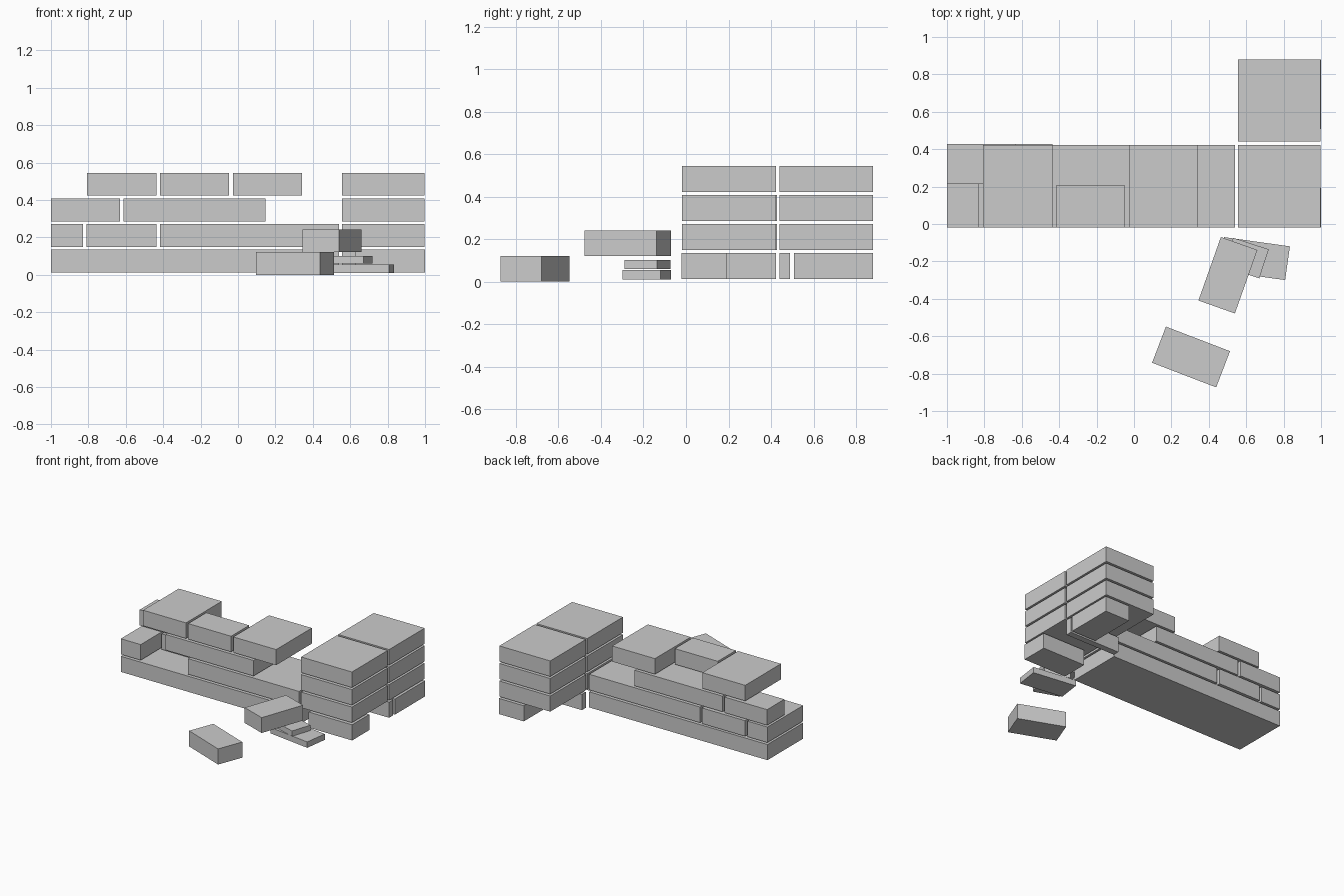
import bpy
import bmesh
from math import radians
from mathutils import Matrix

cube = bpy.data.objects.get("Cube")
if cube:
    bpy.data.objects.remove(cube, do_unlink=True)

stone = bpy.data.materials.new("grey_stone")
stone.use_nodes = True
GREY = (0.6, 0.6, 0.6, 1)
stone.diffuse_color = GREY
stone.node_tree.nodes["Principled BSDF"].inputs["Base Color"].default_value = GREY


def block(name, centre, size, angle=0):
    """Flat-sided stone block, turned about its own vertical axis."""
    mesh = bpy.data.meshes.new(name)
    bm = bmesh.new()
    bmesh.ops.create_cube(bm, size=1, matrix=Matrix.Diagonal((*size, 1)))
    bm.to_mesh(mesh)
    bm.free()
    mesh.materials.append(stone)
    obj = bpy.data.objects.new(name, mesh)
    obj.location = centre
    obj.rotation_euler.z = radians(angle)
    bpy.context.collection.objects.link(obj)


# Courses rise in equal steps with a narrow joint between them
BASE, STEP, HEIGHT = 0.012, 0.137, 0.122
FRONT, MID, BACK = -0.018, 0.205, 0.423
FULL, FRONT_HALF, BACK_HALF = (FRONT, BACK), (FRONT, MID), (MID + 0.01, BACK + 0.004)


def laid(name, course, xs, ys):
    """Block laid square in a course, given its x and y extents."""
    z = BASE + course * STEP + HEIGHT / 2
    block(name, (sum(xs) / 2, sum(ys) / 2, z),
          (xs[1] - xs[0], ys[1] - ys[0], HEIGHT))


# Broken wall, listed course by course
wall = [
    [((-1, 0.54), FULL)],
    [((-1, -0.828), FULL), ((-0.81, -0.437), BACK_HALF), ((-0.418, 0.54), FULL)],
    [((-1, -0.63), BACK_HALF), ((-0.612, 0.147), FULL)],
    [((-0.808, -0.437), FULL), ((-0.418, -0.047), FRONT_HALF), ((-0.028, 0.342), FULL)],
]
for course, row in enumerate(wall):
    for i, (xs, ys) in enumerate(row):
        laid(f"wall_block_{course + 1}_{i + 1}", course, xs, ys)

# Corner pier: two stacks of square blocks over narrower footing blocks
PIER = (0.557, 0.997)
for course in range(1, 4):
    laid(f"pier_front_block_{course}", course, PIER, FULL)
    laid(f"pier_back_block_{course}", course, PIER, (0.441, 0.88))
laid("footing_front", 0, (0.625, 1), (FRONT - 0.002, 0.192))
laid("footing_slab", 0, PIER, (0.441, 0.49))
laid("footing_back", 0, (0.785, 1), (0.507, 0.88))

# Fallen blocks and thin slabs lying in front
block("fallen_block", (0.305, -0.711, 0.061), (0.367, 0.207, 0.122), -21)
block("stacked_block", (0.502, -0.274, 0.182), (0.36, 0.207, 0.12), 70.5)
block("lower_slab", (0.645, -0.185, 0.033), (0.355, 0.182, 0.046), -8)
block("upper_slab", (0.6, -0.182, 0.08), (0.2, 0.163, 0.042), -18)
